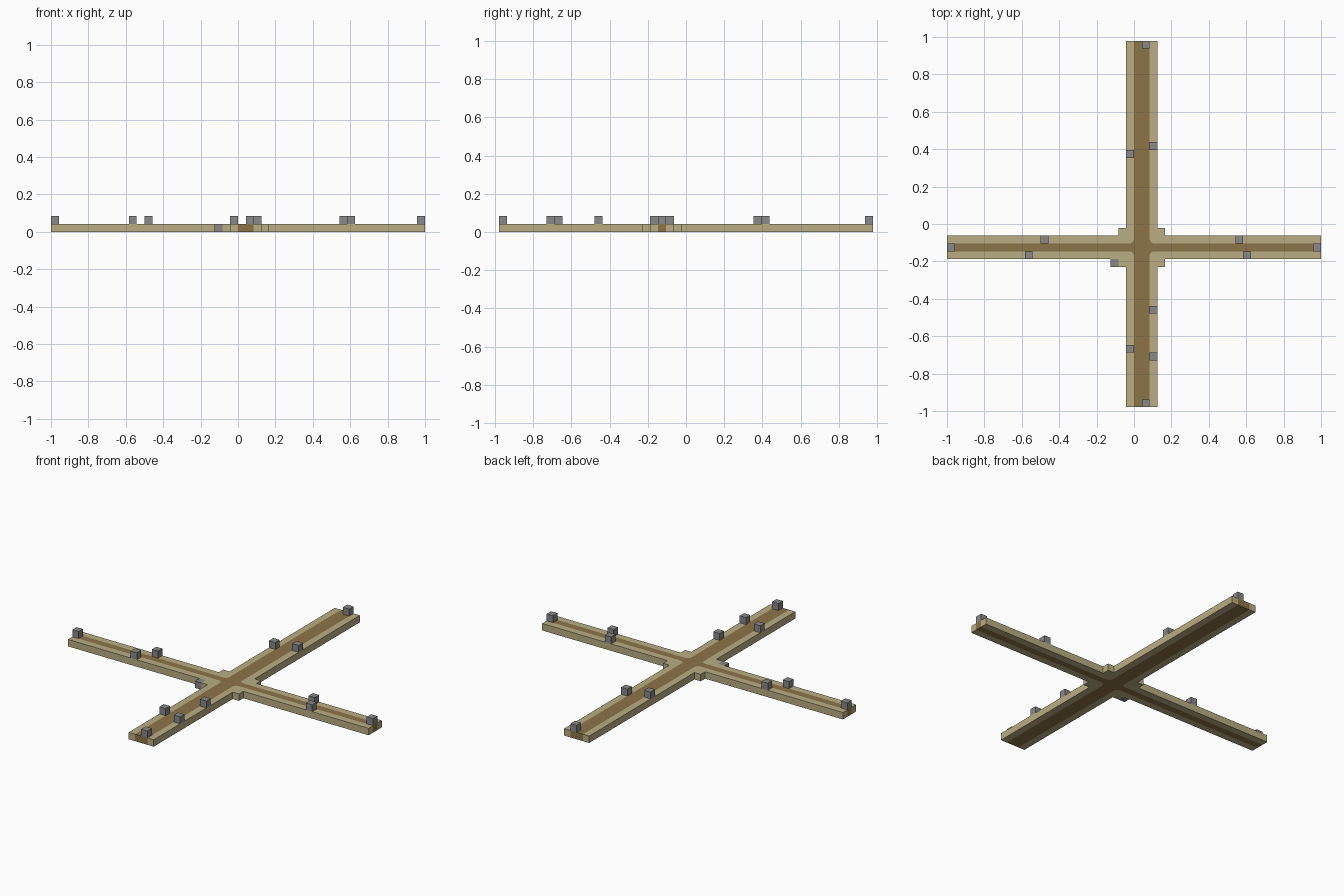
import bpy, bmesh, math

if "Cube" in bpy.data.objects:
    bpy.data.objects.remove(bpy.data.objects["Cube"], do_unlink=True)

U = 1 / 24              # one block
CX, CY = 1, -3          # crossing centre, in blocks
ROUND = 0.6             # rounding of the verge corners at the crossing


def material(name, rgb):
    lin = [((c / 255 + 0.055) / 1.055) ** 2.4 for c in rgb] + [1]
    m = bpy.data.materials.new(name)
    m.use_nodes = True
    m.diffuse_color = lin
    bsdf = m.node_tree.nodes["Principled BSDF"]
    bsdf.inputs["Base Color"].default_value = lin
    bsdf.inputs["Roughness"].default_value = 0.9
    return m


sand = material("pale sand", (186, 174, 131))
dirt = material("brown dirt", (139, 116, 72))
stone = material("grey stone", (136, 136, 136))


def prism(name, outline, z, mat):
    """Extrude an outline given in blocks by one block upward."""
    bm = bmesh.new()
    face = bm.faces.new([bm.verts.new((x * U, y * U, z * U)) for x, y in outline])
    ext = bmesh.ops.extrude_face_region(bm, geom=[face], use_keep_orig=True)
    top = [v for v in ext["geom"] if isinstance(v, bmesh.types.BMVert)]
    bmesh.ops.translate(bm, vec=(0, 0, U), verts=top)
    bmesh.ops.recalc_face_normals(bm, faces=bm.faces)
    me = bpy.data.meshes.new(name)
    bm.to_mesh(me)
    bm.free()
    me.materials.append(mat)
    ob = bpy.data.objects.new(name, me)
    bpy.context.collection.objects.link(ob)
    return ob


def corner_arc():
    """Rounded inner verge corner, from the side road to the main road."""
    steps = [math.radians(270 - 90 * i / 4) for i in range(5)]
    return [(1 + ROUND * (1 + math.cos(a)), 0.5 + ROUND * (1 + math.sin(a))) for a in steps]


# Sandy verge in each quadrant, collecting the dirt outline along the way
track = []
for name, sx, sy in (("back_left", 1, 1), ("back_right", -1, 1),
                     ("front_right", -1, -1), ("front_left", 1, -1)):
    ex = 24 - sx * CX
    ey = 23.5 - sy * CY
    place = lambda pts: [(CX + sx * x, CY + sy * y) for x, y in pts]
    inner = [(ex, 0.5)] + corner_arc() + [(1, ey)]
    outer = [(2, ey), (2, 2.5), (3, 2.5), (3, 1.5), (ex, 1.5)]
    prism("verge_" + name, place(inner + outer), 0, sand)
    track += place(inner if sx * sy > 0 else inner[::-1])

# Dirt track forming the cross
prism("dirt_track", track, 0, dirt)

# Loose stone blocks: low corner x, y, z in blocks
stones = [(1, 22.5, 1), (-1, 8.5, 1), (2, 9.5, 1), (2, -11.5, 1), (-1, -16.5, 1),
          (2, -17.5, 1), (1, -23.5, 1), (-24, -3.5, 1), (-14, -4.5, 1), (-12, -2.5, 1),
          (13, -2.5, 1), (14, -4.5, 1), (23, -3.5, 1), (-3, -5.5, 0)]
for i, (x, y, z) in enumerate(stones):
    prism(f"stone_block_{i + 1}", [(x, y), (x + 1, y), (x + 1, y + 1), (x, y + 1)], z, stone)
